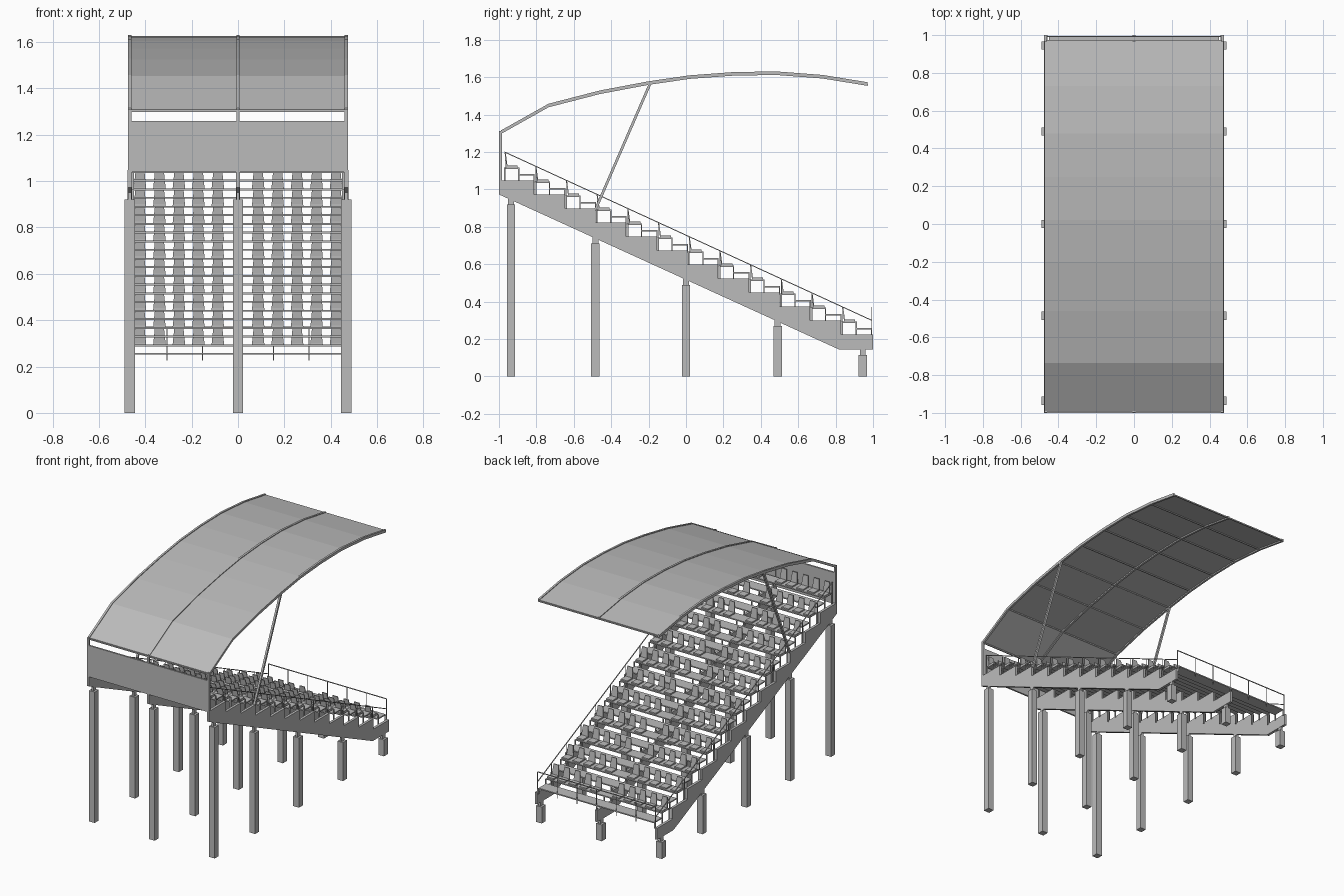
import bpy, bmesh
from mathutils import Vector

cube = bpy.data.objects.get("Cube")
if cube:
    bpy.data.objects.remove(cube, do_unlink=True)

GREY = (0.5, 0.5, 0.5, 1)
mat = bpy.data.materials.new("concrete_grey")
mat.use_nodes = True
mat.diffuse_color = GREY
mat.node_tree.nodes["Principled BSDF"].inputs["Base Color"].default_value = GREY


def finish(name, bm):
    bmesh.ops.recalc_face_normals(bm, faces=bm.faces)
    mesh = bpy.data.meshes.new(name)
    bm.to_mesh(mesh)
    bm.free()
    mesh.materials.append(mat)
    obj = bpy.data.objects.new(name, mesh)
    bpy.context.collection.objects.link(obj)
    return obj


def box(bm, x0, x1, y0, y1, z0, z1):
    verts = bmesh.ops.create_cube(bm, size=1)["verts"]
    for v in verts:
        v.co = ((x0 + x1) / 2 + v.co.x * (x1 - x0),
                (y0 + y1) / 2 + v.co.y * (y1 - y0),
                (z0 + z1) / 2 + v.co.z * (z1 - z0))


def bar(bm, a, b, w):
    """Square bar between two points."""
    a, b = Vector(a), Vector(b)
    d = b - a
    rot = d.to_track_quat("Z", "Y")
    for v in bmesh.ops.create_cube(bm, size=1)["verts"]:
        v.co = (a + b) / 2 + rot @ Vector((v.co.x * w, v.co.y * w, v.co.z * d.length))


def extrude_yz(bm, outline, x0, x1):
    """Side outline extruded across x."""
    face = bm.faces.new([bm.verts.new((x0, y, z)) for y, z in outline])
    moved = bmesh.ops.extrude_face_region(bm, geom=[face])["geom"]
    for v in moved:
        if isinstance(v, bmesh.types.BMVert):
            v.co.x = x1


FRAMES = (-0.467, 0, 0.467)
ROWS, RUN, RISE = 12, 0.164, 0.0748
Y_FRONT, Z_FRONT = 0.828, 0.225


def row_start(i):
    return Y_FRONT - i * RUN, Z_FRONT + i * RISE


# Saw-toothed stringers
outline = [(0.818, 0.144), (1, 0.144)]
for i in range(ROWS):
    y, z = row_start(i)
    outline.append((1 if i == 0 else y + RUN, z))
    outline.append((-1 if i == ROWS - 1 else y, z))
outline.append((-1, 0.973))
bm = bmesh.new()
for x in FRAMES:
    extrude_yz(bm, outline, x - 0.009, x + 0.009)
finish("stringers", bm)

# Columns with narrow necks
bm = bmesh.new()
for x in FRAMES:
    for y, top in ((-0.935, 0.92), (-0.485, 0.71), (0, 0.49), (0.49, 0.27), (0.945, 0.115)):
        box(bm, x - 0.022, x + 0.022, y - 0.022, y + 0.022, 0, top)
        box(bm, x - 0.007, x + 0.007, y - 0.016, y + 0.016, top, top + 0.06)
finish("columns", bm)

# Seat decks, footway boards and their supports
bm = bmesh.new()
for i in range(ROWS):
    y, z = row_start(i)
    mid, end = y + RUN / 2, y + RUN
    box(bm, -0.45, 0.45, y + 0.003, mid + 0.003, z + 0.062, z + 0.07)
    box(bm, -0.45, 0.45, mid, end + 0.003, z + 0.026, z + 0.034)
    for x in (-0.453, 0, 0.453):
        for yy, h in ((y + 0.005, 0.065), (mid, 0.065), (end, 0.03)):
            box(bm, x - 0.004, x + 0.004, yy - 0.003, yy + 0.003, z - 0.01, z + h)
finish("decks", bm)

# Chairs: pan plus tapered leaning backrest
bm = bmesh.new()
for i in range(ROWS):
    y, z = row_start(i)
    z += 0.07
    for side in (-1, 1):
        for k in range(5):
            x = side * (0.087 + k * 0.084)
            box(bm, x - 0.026, x + 0.026, y + 0.016, y + 0.076, z, z + 0.009)
            verts = bmesh.ops.create_cube(bm, size=1)["verts"]
            for v in verts:
                up = v.co.z + 0.5
                v.co = (x + v.co.x * (0.054 - 0.016 * up),
                        y + 0.02 - 0.011 * up + v.co.y * 0.006,
                        z + up * 0.078)
finish("chairs", bm)

# Back wall
bm = bmesh.new()
box(bm, -0.474, 0.474, -1, -0.988, 1.04, 1.26)
finish("back_wall", bm)

# Handrails at both sides and along the front
bm = bmesh.new()
for x in (-0.46, 0.46):
    bar(bm, (x, -0.97, 1.2), (x, 0.993, 0.3), 0.005)
    for i in range(ROWS):
        y, z = row_start(i)
        bar(bm, (x, y + 0.01, z), (x, y + 0.01, z + 0.145), 0.004)
bar(bm, (-0.46, 0.993, 0.37), (0.46, 0.993, 0.37), 0.005)
for k in range(-3, 4):
    bar(bm, (k * 0.153, 0.993, 0.225), (k * 0.153, 0.993, 0.37), 0.004)
finish("handrails", bm)

# Curved roof: faceted sheet, ribs, purlins, posts and struts
ARC = [(-0.99, 1.31), (-0.735, 1.453), (-0.46, 1.524), (-0.2, 1.573), (0.02, 1.605),
       (0.25, 1.622), (0.48, 1.626), (0.73, 1.607), (0.97, 1.568)]


def band(offset_top, offset_bottom):
    return ([(y, z + offset_top) for y, z in ARC]
            + [(y, z + offset_bottom) for y, z in reversed(ARC)])


bm = bmesh.new()
extrude_yz(bm, band(0, -0.005), -0.472, 0.472)
finish("roof_sheet", bm)

bm = bmesh.new()
for x in FRAMES:
    extrude_yz(bm, band(0.005, -0.014), x - 0.007, x + 0.007)
for y, z in ARC:
    bar(bm, (-0.467, y, z - 0.008), (0.467, y, z - 0.008), 0.008)
finish("roof_ribs", bm)

bm = bmesh.new()
for x in FRAMES:
    box(bm, x - 0.007, x + 0.007, -0.999, -0.985, 1.03, 1.312)
finish("roof_posts", bm)

bm = bmesh.new()
for x in (-0.467, 0.467):
    bar(bm, (x, -0.485, 0.89), (x, -0.19, 1.57), 0.014)
finish("roof_struts", bm)
